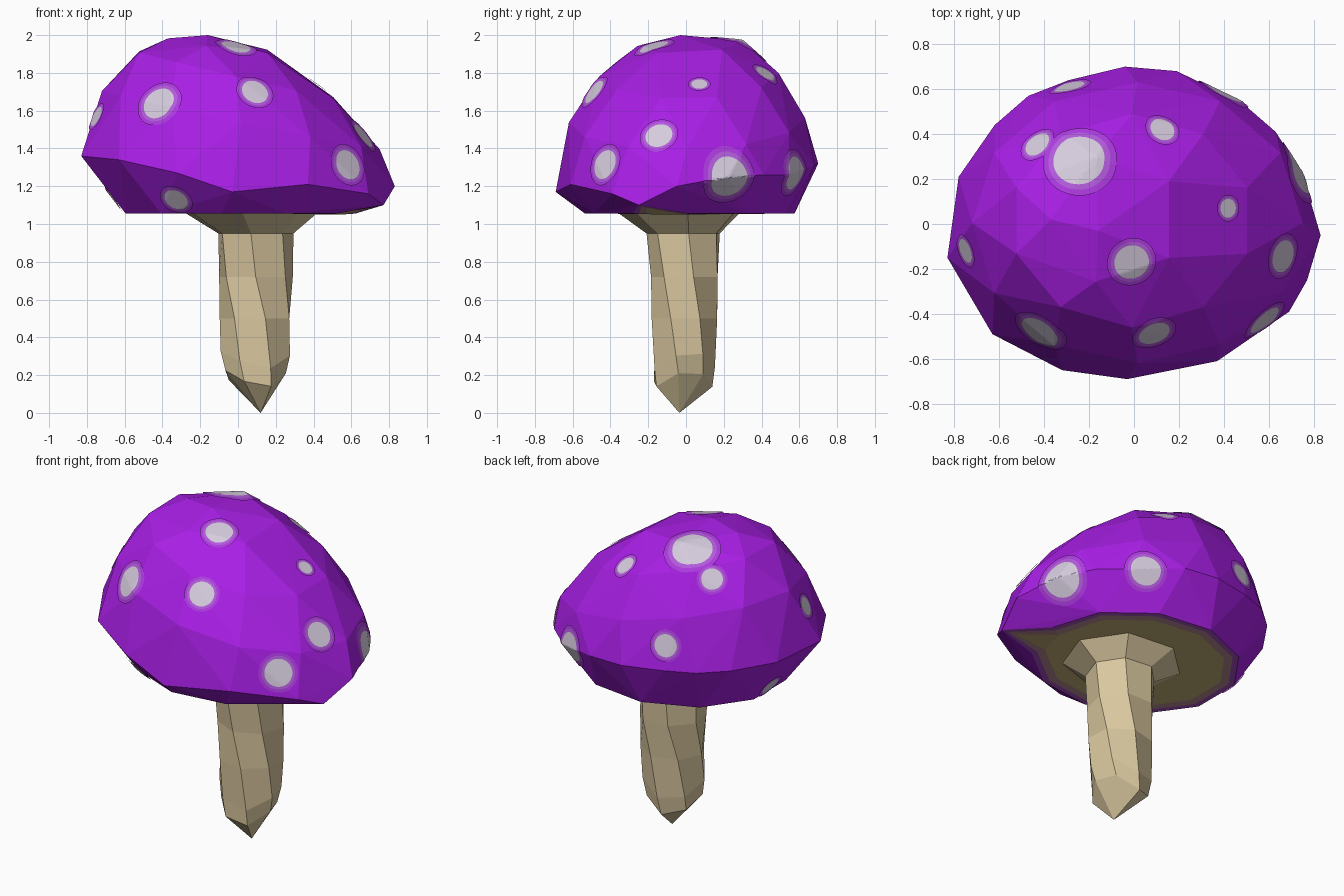
import bpy, bmesh, math
from mathutils import Vector
from mathutils.bvhtree import BVHTree

if "Cube" in bpy.data.objects:
    bpy.data.objects.remove(bpy.data.objects["Cube"])


def material(name, rgb):
    lin = [c / 12.92 if c <= 0.04045 else ((c + 0.055) / 1.055) ** 2.4 for c in rgb]
    m = bpy.data.materials.new(name)
    m.diffuse_color = (*lin, 1)
    m.use_nodes = True
    m.node_tree.nodes["Principled BSDF"].inputs["Base Color"].default_value = m.diffuse_color
    return m


PURPLE = material("purple cap", (0.66, 0.12, 0.90))
HALO_OUT = material("outer spot halo", (0.68, 0.23, 0.88))
HALO_IN = material("inner spot halo", (0.70, 0.36, 0.86))
SPOT = material("pale spot", (0.84, 0.80, 0.87))
STEM = material("tan stem", (0.85, 0.78, 0.62))
UNDER = material("olive underside", (0.77, 0.69, 0.46))
BLEND_OUT = material("underside outer edge", (0.66, 0.30, 0.76))
BLEND_IN = material("underside inner edge", (0.72, 0.54, 0.58))


def add_object(name, bm, mats):
    me = bpy.data.meshes.new(name)
    bm.to_mesh(me)
    for m in mats:
        me.materials.append(m)
    ob = bpy.data.objects.new(name, me)
    bpy.context.collection.objects.link(ob)
    return ob


# Cap: convex shell through a tilted rim, shrinking tilted rings and a flat base
RIM = [(-.83, -.15, 1.36), (-.78, .21, 1.35), (-.62, .44, 1.34), (-.47, .57, 1.335),
       (-.29, .64, 1.33), (-.04, .70, 1.32), (.19, .68, 1.31), (.48, .54, 1.26),
       (.63, .41, 1.26), (.75, .22, 1.25), (.83, -.05, 1.20), (.77, -.25, 1.10),
       (.69, -.39, 1.16), (.37, -.61, 1.21), (-.03, -.69, 1.17), (-.32, -.65, 1.27),
       (-.63, -.49, 1.34)]
# sides, turn, centre x, centre y, radius x, radius y, height, slope x, slope y
RINGS = [(12, 0, .015, .005, .735, .625, 1.55, -.21, .02),
         (10, .5, -.01, .015, .54, .475, 1.79, -.235, .02),
         (5, 0, -.08, .02, .29, .29, 1.945, -.13, .05),
         (11, .5, 0, .02, .62, .56, 1.055, 0, 0)]
bm = bmesh.new()
for p in RIM:
    bm.verts.new(p)
for n, turn, cx, cy, rx, ry, z, sx, sy in RINGS:
    for i in range(n):
        a = math.pi + math.tau * (i + turn) / n
        dx, dy = rx * math.cos(a), ry * math.sin(a)
        bm.verts.new((cx + dx, cy + dy, z + sx * dx + sy * dy))
bm.verts.new((-.16, -.03, 2.0))
bmesh.ops.convex_hull(bm, input=bm.verts[:])
loose = [v for v in bm.verts if not v.link_faces]
bmesh.ops.delete(bm, geom=loose, context='VERTS')
bmesh.ops.recalc_face_normals(bm, faces=bm.faces[:])
cap_tree = BVHTree.FromBMesh(bm)
# Olive underside with two narrow blended edges
base = [f for f in bm.faces if f.normal.z < -0.97 and f.calc_center_median().z < 1.08]
for index, width in ((2, .035), (3, .05)):
    for f in bmesh.ops.inset_region(bm, faces=base, thickness=width)["faces"]:
        f.material_index = index
for f in base:
    f.material_index = 1
add_object("cap", bm, [PURPLE, UNDER, BLEND_OUT, BLEND_IN])

# Spots: thin discs draped over the cap, with two halo rings
SPOTS = [(-.42, -.48, 1.64, .09), (.08, -.46, 1.68, .072), (-.01, -.17, 1.94, .078),
         (.59, -.44, 1.32, .08), (.65, -.14, 1.46, .073), (-.35, -.57, 1.08, .065),
         (-.75, -.12, 1.57, .055), (.41, .07, 1.73, .042),
         (.12, .41, 1.78, .056), (-.23, .265, 1.90, .115), (-.40, .325, 1.80, .062),
         (-.29, .63, 1.48, .067), (.73, .23, 1.24, .105), (.41, .61, 1.25, .088),
         (-.66, .10, 1.12, .06)]
STEPS = [.15, .3, .45, .6, .75, .88, 1, 1.1, 1.2, 1.3, 1.42]
SEG = 48
bm = bmesh.new()
core = Vector((0, 0, 1.3))


def drape(p, axis):
    hit, nor, _, _ = cap_tree.ray_cast(p + axis * 0.4, -axis)
    if hit is None:
        hit, nor, _, _ = cap_tree.find_nearest(p)
    return bm.verts.new(hit + axis * 0.008)


for x, y, z, r in SPOTS:
    loc, nor, _, _ = cap_tree.find_nearest(Vector((x, y, z)))
    axis = (nor + (loc - core).normalized()).normalized()
    u = axis.orthogonal().normalized()
    w = axis.cross(u)
    prev = [drape(loc, axis)] * SEG
    for k, s in enumerate(STEPS):
        ring = []
        for i in range(SEG):
            a = math.tau * i / SEG
            ring.append(drape(loc + (u * math.cos(a) + w * math.sin(a)) * r * s, axis))
        for i in range(SEG):
            j = (i + 1) % SEG
            vs = [prev[i], ring[i], ring[j]] + ([prev[j]] if k else [])
            bm.faces.new(vs).material_index = 0 if s <= 1 else 1 if s <= 1.2 else 2
        prev = ring
add_object("cap_spots", bm, [SPOT, HALO_IN, HALO_OUT])

# Stem: gently swaying and twisting seven-sided column, pointed foot, flared top
# height, centre x, centre y, radius x, radius y, twist
COLUMN = [(.18, .09, -.02, .165, .16, .50), (.28, .092, -.015, .188, .168, .40),
          (.50, .095, -.01, .192, .178, .22), (.72, .095, 0, .20, .185, -.05),
          (.95, .09, -.01, .205, .20, -.15), (1.065, .06, -.03, .37, .34, -.15)]
SIDES = 7
bm = bmesh.new()
prev = None
tip = bm.verts.new((.12, -.035, 0))
for z, cx, cy, rx, ry, twist in COLUMN:
    ring = []
    for i in range(SIDES):
        a = math.tau * (i + .3) / SIDES + twist
        dz = .045 * math.sin(a * 2 + 1) if z < .3 else 0
        ring.append(bm.verts.new((cx + rx * math.cos(a), cy + ry * math.sin(a), z + dz)))
    for i in range(SIDES):
        j = (i + 1) % SIDES
        bm.faces.new([prev[i], prev[j], ring[j], ring[i]] if prev else [tip, ring[j], ring[i]])
    prev = ring
bm.faces.new(prev)
bmesh.ops.recalc_face_normals(bm, faces=bm.faces[:])
add_object("stem", bm, [STEM])
